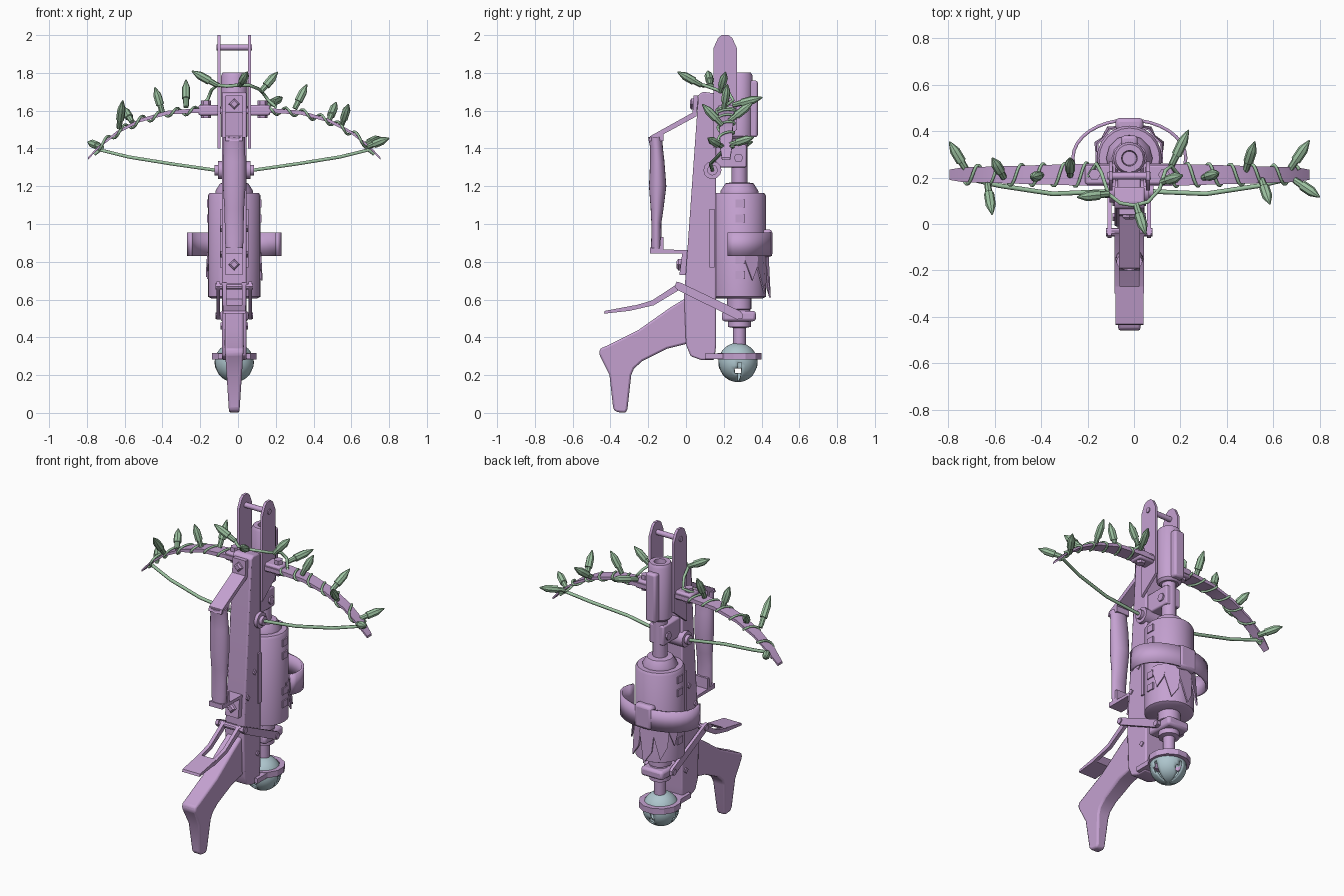
import bpy, bmesh, math
from mathutils import Vector
X0, YC = -0.02, 0.283   # centre plane, tank axis


def mat(name, c):
    m = bpy.data.materials.new(name)
    m.diffuse_color = (*c, 1)
    return m


PURPLE = mat("purple", (0.56, 0.36, 0.64))
GREEN = mat("green", (0.34, 0.55, 0.36))
BLUE = mat("pale blue", (0.42, 0.56, 0.61))


def finish(name, bm, m=PURPLE, bevel=0, smooth=True, solid=0):
    bmesh.ops.recalc_face_normals(bm, faces=bm.faces)
    me = bpy.data.meshes.new(name)
    bm.to_mesh(me)
    bm.free()
    me.materials.append(m)
    ob = bpy.data.objects.new(name, me)
    bpy.context.collection.objects.link(ob)
    if solid:
        s = ob.modifiers.new("solid", "SOLIDIFY")
        s.thickness = solid
        s.offset = 0
    if bevel:
        b = ob.modifiers.new("bevel", "BEVEL")
        b.width = bevel
        b.segments = 2
        b.angle_limit = math.radians(35)
    if smooth:
        bpy.ops.object.select_all(action='DESELECT')
        ob.select_set(True)
        bpy.context.view_layer.objects.active = ob
        bpy.ops.object.shade_smooth_by_angle(angle=math.radians(35))
    return ob


def prism(name, pts, x0, x1, bevel=0, width=None):
    """Extrude a (y, z) profile across x; width(z) may taper it."""
    bm = bmesh.new()
    f = bm.faces.new([bm.verts.new((x0, y, z)) for y, z in pts])
    r = bmesh.ops.extrude_face_region(bm, geom=[f])
    for v in r["geom"]:
        if isinstance(v, bmesh.types.BMVert):
            v.co.x = x1
    if width:
        for v in bm.verts:
            v.co.x = X0 + (v.co.x - X0) * width(v.co.z)
    return finish(name, bm, bevel=bevel)


def box(name, x, y, z, bevel=0):
    return prism(name, [(y[0], z[0]), (y[1], z[0]), (y[1], z[1]), (y[0], z[1])], x[0], x[1], bevel)


def loft(name, rings, m=PURPLE, closed=True, **k):
    bm = bmesh.new()
    rows = [[bm.verts.new(p) for p in r] for r in rings]
    n = len(rows[0])
    for a, b in zip(rows, rows[1:]):
        for i in range(n if closed else n - 1):
            bm.faces.new((a[i], a[(i + 1) % n], b[(i + 1) % n], b[i]))
    if closed:
        bm.faces.new(rows[0])
        bm.faces.new(rows[-1])
    return finish(name, bm, m, **k)


def circle(x, y, z, rx, ry, n=20):
    return [(x + rx * math.cos(2 * math.pi * i / n), y + ry * math.sin(2 * math.pi * i / n), z) for i in range(n)]


def lathe(name, prof, n=20):
    return loft(name, [circle(X0, YC, z, r, r, n) for r, z in prof])


def rod(name, p, q, radii, n=10, m=PURPLE):
    """Round bar from p to q; radii = [(t, r), ...] along it."""
    p, q = Vector(p), Vector(q)
    rot = (q - p).to_track_quat('Z', 'Y')
    return loft(name, [[p + (q - p) * t + rot @ Vector(c) for c in circle(0, 0, 0, r, r, n)] for t, r in radii], m)


def wire(name, pts, r):
    cu = bpy.data.curves.new(name, 'CURVE')
    cu.dimensions = '3D'
    cu.bevel_depth, cu.bevel_resolution = r, 1
    sp = cu.splines.new('POLY')
    sp.points.add(len(pts) - 1)
    for s, p in zip(sp.points, pts):
        s.co = (*p, 1)
    cu.materials.append(GREEN)
    bpy.context.collection.objects.link(bpy.data.objects.new(name, cu))


def bolt(name, y, z, half, r=0.02, n=6):
    rod(name, (X0 - half, y, z), (X0 + half, y, z), [(0, r), (1, r)], n)


# stock
prism("stock", [(0.066, 1.685), (0.09, 1.7), (0.16, 1.69), (0.16, 0.36), (0.15, 0.28), (0.08, 0.28),
                (0.025, 0.30), (0.0, 0.36), (-0.01, 0.62)], X0 - 0.065, X0 + 0.065, 0.008)
for z, y in ((0.975, 0.095), (0.46, 0.125), (0.84, 0.03)):
    bolt("stock_bolt", y, z, 0.072, 0.018, 4)
box("stock_side_rail", (X0 - 0.075, X0 + 0.075), (0.125, 0.15), (0.77, 1.08))
# tall side plates with a cross pin
for s in (-1, 1):
    x = X0 + s * 0.08
    prism("side_plate", [(0.145, 1.4), (0.27, 1.5), (0.27, 1.93), (0.245, 1.985), (0.225, 2.0), (0.19, 2.0),
                         (0.17, 1.985), (0.145, 1.93)], x - 0.008, x + 0.008)
bolt("plate_pin", 0.207, 1.935, 0.094, 0.016, 12)
# pistol grip
prism("pistol_grip", [(0.02, 0.62), (-0.08, 0.56), (-0.25, 0.44), (-0.42, 0.355), (-0.455, 0.34), (-0.46, 0.31),
                      (-0.405, 0.2), (-0.385, 0.02), (-0.37, 0.005), (-0.32, 0.0), (-0.31, 0.02), (-0.29, 0.2),
                      (-0.275, 0.235), (-0.23, 0.275), (-0.1, 0.34), (0.02, 0.37)],
      X0 - 0.05, X0 + 0.05, 0.022, lambda z: 0.55 + 0.45 * min(1, z / 0.35))
# foregrip with its brackets
grip = [(-0.162, 1.46, 0.056, 0.038), (-0.157, 1.41, 0.056, 0.034), (-0.152, 1.33, 0.06, 0.038),
        (-0.15, 1.2, 0.06, 0.046), (-0.153, 1.08, 0.052, 0.034), (-0.157, 1.0, 0.05, 0.026),
        (-0.157, 0.92, 0.05, 0.027), (-0.157, 0.87, 0.045, 0.028)]
loft("foregrip", [circle(X0, y, z, a, b) for y, z, a, b in grip])
prism("upper_bracket", [(0.065, 1.68), (0.04, 1.68), (0.035, 1.59), (-0.19, 1.465), (-0.2, 1.44), (-0.12, 1.44),
                        (-0.12, 1.475), (0.055, 1.57)], X0 - 0.045, X0 + 0.045)
prism("lower_bracket", [(-0.19, 0.845), (-0.02, 0.845), (-0.035, 0.73), (0.0, 0.73), (0.01, 0.862),
                        (-0.12, 0.865), (-0.12, 0.93), (-0.135, 0.93), (-0.14, 0.87), (-0.19, 0.875)],
      X0 - 0.045, X0 + 0.045)
for y, z in ((0.045, 1.635), (-0.025, 0.785)):
    rod("bracket_bolt", (X0, y + 0.02, z), (X0, y - 0.025, z), [(0, 0.03), (0.8, 0.03), (1, 0.018)], 4)
# tank, upper tube and lower piston on one axis
lathe("tank", [(0.12, 0.605), (0.14, 0.615), (0.14, 1.15), (0.13, 1.165)], 24)
lathe("tank_collar", [(0.1, 1.16), (0.1, 1.175), (0.075, 1.215), (0.045, 1.22)], 12)
lathe("neck", [(0.042, 1.2), (0.042, 1.5)], 12)
box("neck_clamp", (X0 - 0.05, X0 + 0.05), (0.14, 0.32), (1.3, 1.42), 0.008)
bolt("neck_bolt", 0.278, 1.35, 0.06, 0.025)
lathe("upper_tube", [(0.055, 1.45), (0.07, 1.465), (0.07, 1.785), (0.06, 1.802), (0.034, 1.802), (0.03, 1.74)], 16)
box("tube_spine", (X0 - 0.035, X0 + 0.035), (0.33, 0.38), (1.46, 1.76), 0.012)
for z in (0.72, 0.8, 1.02, 1.1):
    box("tank_tab", (X0 - 0.145, X0 + 0.145), (YC - 0.02, YC + 0.03), (z - 0.012, z + 0.03))
lathe("piston", [(0.065, 0.62), (0.065, 0.55), (0.055, 0.545), (0.06, 0.54), (0.06, 0.455), (0.034, 0.45), (0.034, 0.35)], 16)
box("piston_block", (X0 - 0.075, X0 + 0.075), (0.19, 0.37), (0.485, 0.54), 0.015)
# slotted ball and its holder ring
bm = bmesh.new()
bmesh.ops.create_uvsphere(bm, u_segments=32, v_segments=20, radius=0.1)
gone = []
for f in bm.faces:
    c = f.calc_center_median()
    a = math.degrees(math.atan2(c.y, c.x)) % 90
    if c.z < -0.005 and (a < 11.25 or (a > 78.75 and -0.055 < c.z < -0.03)):
        gone.append(f)
bmesh.ops.delete(bm, geom=gone, context='FACES')
bmesh.ops.translate(bm, verts=bm.verts, vec=(X0, 0.275, 0.267))
finish("slotted_ball", bm, BLUE, solid=0.008)
n, rings = 12, []
for i in range(n + 1):
    a = 2 * math.pi * (i + 0.5) / n
    rings.append([(X0 + r * math.cos(a), YC + r * math.sin(a), z)
                  for r, z in ((0.09, 0.282), (0.121, 0.282), (0.121, 0.318), (0.09, 0.318))])
loft("ball_ring", rings, smooth=False)
box("ring_arm", (X0 - 0.085, X0 + 0.085), (0.1, 0.2), (0.285, 0.315))
# strap round the back of the tank
arc = [math.radians(-22 + 224 * i / 20) for i in range(21)]
loft("strap", [[(X0 + 0.243 * math.cos(a), YC + 0.165 * math.sin(a), z) for z in (0.83, 0.955)] for a in arc],
     closed=False, solid=0.014)
box("strap_buckle", (X0 - 0.06, X0 + 0.06), (0.4, 0.457), (0.825, 0.972), 0.018)
# torn metal flaps under the strap
bm = bmesh.new()
for deg, z, w in ((25, 0.70, 20), (55, 0.63, 24), (90, 0.61, 24), (125, 0.64, 24), (155, 0.72, 18)):
    def pt(d, r, h):
        return bm.verts.new((X0 + r * math.cos(math.radians(d)), YC + r * math.sin(math.radians(d)), h))
    bm.faces.new((pt(deg - w, 0.14, 0.85), pt(deg, 0.15, 0.85), pt(deg + w, 0.14, 0.85),
                  pt(deg + w * 0.7, 0.147, z + 0.07), pt(deg, 0.162, z)))
finish("torn_flaps", bm, smooth=False, solid=0.008)
# trigger lever with two arms, and the links to the piston
prism("lever_pad", [(-0.435, 0.525), (-0.3, 0.54), (-0.27, 0.57), (-0.43, 0.54)], X0 - 0.06, X0 + 0.06)
for s in (-1, 1):
    x = X0 + s * 0.052
    prism("lever_arm", [(-0.3, 0.54), (-0.17, 0.57), (-0.02, 0.66), (-0.035, 0.69), (-0.18, 0.595), (-0.3, 0.56)],
          x - 0.011, x + 0.011)
    x = X0 + s * 0.085
    prism("piston_link", [(-0.05, 0.695), (-0.06, 0.67), (-0.045, 0.65), (0.27, 0.495), (0.3, 0.5), (0.3, 0.525),
                          (0.285, 0.54), (-0.03, 0.69)], x - 0.009, x + 0.009)
for y, z in ((-0.035, 0.67), (0.28, 0.515)):
    bolt("link_pin", y, z, 0.1, 0.018, 10)
# string roller
bolt("roller", 0.14, 1.285, 0.085, 0.048, 12)
bolt("roller_axle", 0.14, 1.285, 0.105, 0.028, 12)

# bow limbs
PROF = [(0.06, 1.6), (0.2, 1.6), (0.35, 1.59), (0.5, 1.548), (0.62, 1.485), (0.72, 1.405), (0.775, 1.345)]


def limb(d):
    for (a, za), (b, zb) in zip(PROF, PROF[1:]):
        if d <= b:
            return za + (zb - za) * (d - a) / (b - a)
    return PROF[-1][1]


for s in (-1, 1):
    rings = []
    for d, z in PROF:
        w, t = 0.05 - 0.03 * max(0, d - 0.1), 0.014 - 0.01 * d
        if d > 0.75:
            w = 0.022
        rings.append([(X0 + s * d, 0.212 + a * w, z + b * t) for a, b in ((-1, -1), (1, -1), (1, 1), (-1, 1))])
    loft("bow_limb", rings)
    xs = sorted((X0 + s * 0.07, X0 + s * 0.19))
    box("limb_mount", xs, (0.17, 0.255), (1.575, 1.63), 0.01)
    rod("limb_bolt", (X0 + s * 0.15, 0.212, 1.56), (X0 + s * 0.15, 0.212, 1.655), [(0, 0.026), (1, 0.026)], 6)
    # light wire wound round the limb, and the bow string
    pts = []
    for i in range(97):
        d, a = 0.17 + 0.56 * i / 96, s + 2 * math.pi * 6 * i / 96
        pts.append((X0 + s * d, 0.212 + (0.055 - 0.02 * d) * math.cos(a), limb(d) + 0.02 * math.sin(a)))
    wire("light_wire", pts, 0.007)
    wire("bow_string", [(X0 + s * d, y, z) for d, y, z in ((0.74, 0.21, 1.37), (0.71, 0.2, 1.392), (0.56, 0.165, 1.355),
                        (0.33, 0.13, 1.318), (0.1, 0.14, 1.285))], 0.01)
wire("centre_wire", [(-0.2, 0.2, 1.62), (-0.16, 0.26, 1.66), (-0.14, 0.22, 1.71), (-0.11, 0.13, 1.735), (-0.06, 0.09, 1.73),
                     (0, 0.08, 1.735), (0.06, 0.095, 1.735), (0.11, 0.15, 1.715), (0.135, 0.23, 1.69),
                     (0.16, 0.25, 1.655), (0.2, 0.2, 1.62)], 0.009)

# pointed light bulbs: base and tip
for p, q in (((-0.72, 0.23, 1.405), (-0.795, 0.355, 1.435)), ((-0.63, 0.17, 1.51), (-0.61, 0.04, 1.655)),
             ((-0.56, 0.2, 1.54), (-0.61, 0.285, 1.62)), ((-0.4, 0.21, 1.59), (-0.44, 0.2, 1.725)),
             ((-0.275, 0.21, 1.62), (-0.275, 0.285, 1.765)), ((-0.11, 0.13, 1.735), (-0.245, 0.115, 1.81)),
             ((0.01, 0.08, 1.735), (0.05, -0.045, 1.805)), ((0.12, 0.18, 1.70), (0.21, 0.21, 1.805)),
             ((0.16, 0.25, 1.63), (0.235, 0.405, 1.67)), ((0.3, 0.2, 1.61), (0.365, 0.22, 1.74)),
             ((0.48, 0.23, 1.545), (0.52, 0.355, 1.645)), ((0.55, 0.19, 1.525), (0.585, 0.085, 1.635)),
             ((0.67, 0.235, 1.42), (0.755, 0.36, 1.46)), ((0.69, 0.19, 1.41), (0.8, 0.115, 1.455))):
    rod("light_bulb", p, q, [(0, 0.014), (0.3, 0.016), (0.31, 0.022), (0.68, 0.022), (0.74, 0.019), (0.97, 0.005), (1, 0.002)], 8, GREEN)
